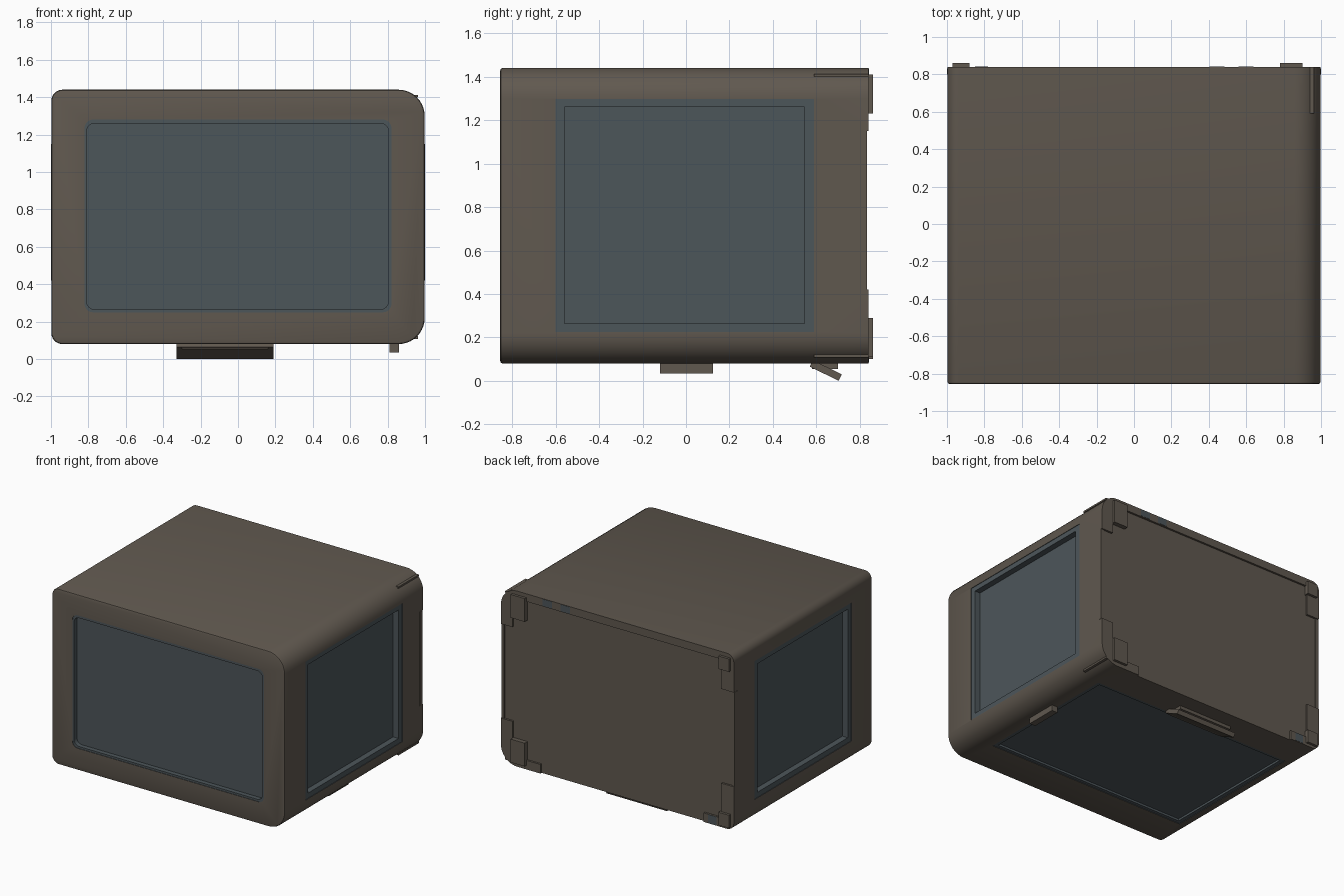
import bpy, bmesh, math
from mathutils import Vector

if "Cube" in bpy.data.objects:
    bpy.data.objects.remove(bpy.data.objects["Cube"], do_unlink=True)


def make_material(name, rgb):
    m = bpy.data.materials.new(name)
    m.use_nodes = True
    m.diffuse_color = (*rgb, 1)
    m.node_tree.nodes["Principled BSDF"].inputs["Base Color"].default_value = (*rgb, 1)
    return m


BROWN = make_material("warm grey casing", (0.117, 0.098, 0.078))
BLUE = make_material("slate blue panel", (0.073, 0.092, 0.102))
AXES = {"x": (1, 2, 0), "y": (0, 2, 1), "z": (0, 1, 2)}


def prism(name, axis, u, v, w, radii=(0, 0, 0, 0), slot=0, bevel_low=0):
    """Rounded rectangle in the u, v plane, extruded over w along the axis.
    Radii run: low u low v, high u low v, high u high v, low u high v."""
    corners = [(u[0], v[0], 1, 1), (u[1], v[0], -1, 1), (u[1], v[1], -1, -1), (u[0], v[1], 1, -1)]
    pts = []
    for i, ((cu, cv, su, sv), r) in enumerate(zip(corners, radii)):
        steps = 10 if r else 0
        for k in range(steps + 1):
            a = math.pi + math.pi / 2 * (i + k / max(steps, 1))
            pts.append((cu + r * (su + math.cos(a)), cv + r * (sv + math.sin(a))) if r else (cu, cv))
    iu, iv, iw = AXES[axis]
    bm = bmesh.new()
    rings = []
    for depth in w:
        ring = []
        for p, q in pts:
            co = Vector((0, 0, 0))
            co[iu], co[iv], co[iw] = p, q, depth
            ring.append(bm.verts.new(co))
        rings.append(ring)
    low = bm.faces.new(rings[0])
    bm.faces.new(rings[1])
    n = len(pts)
    for i in range(n):
        j = (i + 1) % n
        bm.faces.new((rings[0][i], rings[0][j], rings[1][j], rings[1][i]))
    bmesh.ops.recalc_face_normals(bm, faces=bm.faces[:])
    if bevel_low:
        bmesh.ops.bevel(bm, geom=list(low.edges), offset=bevel_low, segments=2,
                        profile=0.5, affect="EDGES")
    for f in bm.faces:
        f.material_index = slot
    me = bpy.data.meshes.new(name)
    bm.to_mesh(me)
    bm.free()
    me.materials.append(BROWN)
    me.materials.append(BLUE)
    ob = bpy.data.objects.new(name, me)
    bpy.context.collection.objects.link(ob)
    return ob


def box(name, x, y, z, slot=0):
    return prism(name, "z", x, y, z, slot=slot)


def activate(ob):
    bpy.ops.object.select_all(action="DESELECT")
    ob.select_set(True)
    bpy.context.view_layer.objects.active = ob


def cut(target, cutter):
    activate(target)
    mod = target.modifiers.new("cut", "BOOLEAN")
    mod.operation, mod.solver, mod.object = "DIFFERENCE", "EXACT", cutter
    bpy.ops.object.modifier_apply(modifier=mod.name)
    bpy.data.objects.remove(cutter, do_unlink=True)


def window(target, axis, face, outward, outer, inner, depth, r=0):
    """Flush blue border with a deeper pane inside it."""
    for (u, v), d in ((outer, 0.004), (inner, depth)):
        w = sorted((face + outward * 0.1, face - outward * d))
        cut(target, prism("cutter", axis, u, v, w, (r,) * 4, slot=1))


# Casing, with larger roundings on its left side
casing = prism("casing", "y", (-0.998, 0.998), (0.08, 1.44), (-0.855, 0.84),
               (0.06, 0.14, 0.14, 0.06), bevel_low=0.012)

# Recessed panes: front, both sides and underside
window(casing, "y", -0.855, -1, ((-0.82, 0.82), (0.25, 1.28)),
       ((-0.81, 0.805), (0.265, 1.26)), 0.04, 0.045)
for side in (-1, 1):
    window(casing, "x", side * 0.998, side, ((-0.6, 0.59), (0.225, 1.297)),
           ((-0.56, 0.545), (0.265, 1.26)), 0.05)
window(casing, "z", 0.08, -1, ((-0.91, 0.81), (-0.585, 0.575)),
       ((-0.88, 0.78), (-0.56, 0.55)), 0.02)

# Sunken back panel, leaving the top strip and L-shaped corner guards
for x, z in (((-1.1, 1.1), (0.42, 1.15)),
             ((-0.89, 0.9), (0.15, 1.38)),
             ((-0.74, 0.66), (0, 0.3))):
    cut(casing, box("cutter", x, (0.825, 1), z))
activate(casing)
bpy.ops.object.shade_smooth_by_angle(angle=math.radians(30))

# Square feet on the back
for name, x, zs in (("left", (0.78, 0.9), ((0.11, 0.29), (1.23, 1.41))),
                    ("right", (-0.97, -0.88), ((0.1, 0.2), (1.31, 1.41)))):
    for level, z in zip(("lower", "upper"), zs):
        box(f"{name}_{level}_back_foot", x, (0.82, 0.86), z)

# Upright edge strips beside the back panel
for name, side in (("left", 1), ("right", -1)):
    box(f"{name}_edge_strip", sorted((side * 0.975, side)), (0.798, 0.832), (0.42, 1.15))

# Thin ribs on the rounded left corners
for name, z in (("lower", (0.108, 0.122)), ("upper", (1.4, 1.413))):
    box(f"{name}_corner_rib", (0.93, 0.962), (0.59, 0.84), z)

# Small blue inlays on the back
for i, x in enumerate((0.6, 0.445)):
    box(f"top_inlay_{i + 1}", (x - 0.04, x + 0.04), (0.837, 0.842), (1.385, 1.437), 1)
box("bottom_inlay", (-0.85, -0.78), (0.837, 0.842), (0.085, 0.148), 1)

# Underside catch and tilted lever with its mount
box("underside_catch", (0.81, 0.86), (-0.12, 0.125), (0.035, 0.09))
box("lever_mount", (-0.3, 0.16), (0.58, 0.7), (0.055, 0.09))
lever = box("tilted_lever", (-0.33, 0.19), (-0.074, 0.074), (-0.0165, 0.0165))
lever.location = (0, 0.643, 0.048)
lever.rotation_euler.x = math.radians(-26)
